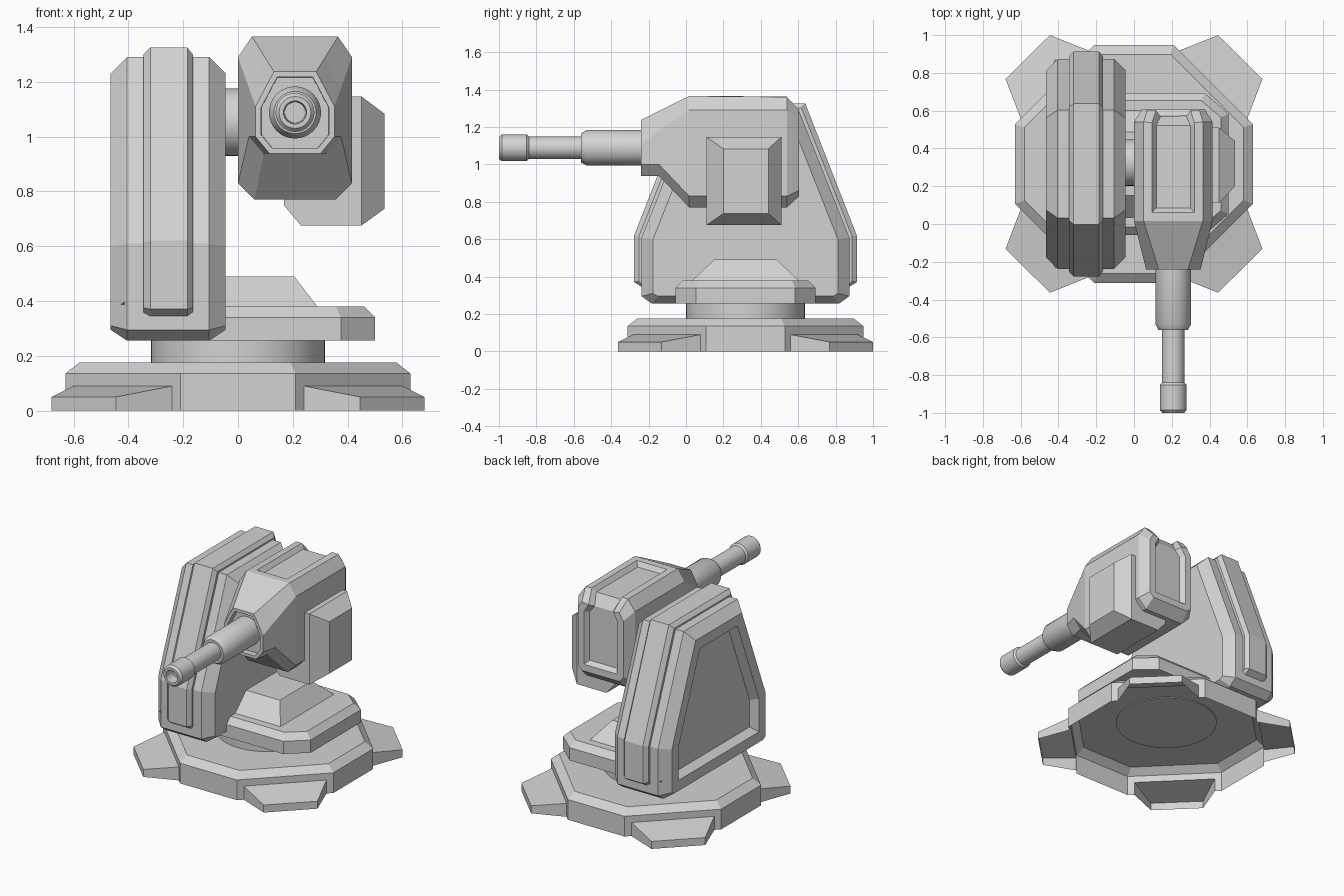
import bpy, bmesh, math
from mathutils import Vector

cube = bpy.data.objects.get("Cube")
if cube:
    bpy.data.objects.remove(cube, do_unlink=True)

grey = bpy.data.materials.new("plain grey")
grey.use_nodes = True
grey.diffuse_color = (0.65, 0.65, 0.65, 1)
grey.node_tree.nodes["Principled BSDF"].inputs["Base Color"].default_value = (0.65, 0.65, 0.65, 1)

CY = 0.318  # y of the turning axis


def loft(name, rings, smooth=False, edit=None):
    """Skin a list of equal-length rings, cap both ends, then apply an optional edit."""
    bm = bmesh.new()
    vs = [[bm.verts.new(p) for p in r] for r in rings]
    n = len(rings[0])
    for a, b in zip(vs, vs[1:]):
        for i in range(n):
            j = (i + 1) % n
            bm.faces.new((a[i], a[j], b[j], b[i]))
    bm.faces.new(vs[0])
    bm.faces.new(vs[-1])
    bmesh.ops.recalc_face_normals(bm, faces=bm.faces)
    bm.normal_update()
    if edit:
        edit(bm)
    me = bpy.data.meshes.new(name)
    bm.to_mesh(me)
    bm.free()
    me.materials.append(grey)
    ob = bpy.data.objects.new(name, me)
    bpy.context.collection.objects.link(ob)
    if smooth:
        bpy.ops.object.select_all(action='DESELECT')
        ob.select_set(True)
        bpy.context.view_layer.objects.active = ob
        bpy.ops.object.shade_smooth_by_angle(angle=math.radians(30))
    return ob


def lathe(name, centre, axis, profile, n=32):
    """Turn (position, radius) pairs round an axis through centre."""
    rings = []
    for t, r in profile:
        ring = []
        for i in range(n):
            a = 2 * math.pi * i / n
            c, s = r * math.cos(a), r * math.sin(a)
            off = {'x': (t, c, s), 'y': (c, t, s), 'z': (c, s, t)}[axis]
            ring.append(Vector(centre) + Vector(off))
        rings.append(ring)
    return loft(name, rings, smooth=True)


def recess(bm, faces, margin, bevel, depth):
    """Sink a panel into a group of faces."""
    bmesh.ops.inset_region(bm, faces=faces, thickness=margin, use_even_offset=True)
    bmesh.ops.inset_region(bm, faces=faces, thickness=bevel, depth=-depth, use_even_offset=True)


# Base: hollow octagonal shell, open below and where the feet join
def base_ring(z, s=1.0):
    quarter = [(0.63, 0.21), (0.60, 0.24), (0.24, 0.60), (0.21, 0.63)]
    pts = []
    for k in range(4):
        c, sn = [(1, 0), (0, 1), (-1, 0), (0, -1)][k]
        pts += [(s * (x * c - y * sn), CY + s * (x * sn + y * c), z) for x, y in quarter]
    return pts


def open_base(bm):
    def gone(f):
        c = f.calc_center_median()
        return f.normal.z < -0.9 or (c.z < 0.08 and abs(abs(c.x) - 0.42) < 0.03
                                     and abs(abs(c.y - CY) - 0.42) < 0.03)
    bmesh.ops.delete(bm, geom=[f for f in bm.faces if gone(f)], context='FACES')


loft("base", [base_ring(0), base_ring(0.09), base_ring(0.135), base_ring(0.175, 0.92)], edit=open_base)


# Four splayed feet, hollow below
def open_foot(bm):
    inner = lambda f: all(abs(abs(v.co.x) + abs(v.co.y - CY) - 0.84) < 0.01 for v in f.verts)
    bmesh.ops.delete(bm, geom=[f for f in bm.faces if f.normal.z < -0.9 or inner(f)], context='FACES')


for sx, side in ((1, "left"), (-1, "right")):
    for sy, end in ((1, "back"), (-1, "front")):
        def bar(p, q, h):
            return [(sx * x, CY + sy * y, z) for x, y, z in
                    ((*p, 0), (*q, 0), (*q, h), (*p, h))]
        loft(f"{end}_{side}_foot", [bar((0.24, 0.60), (0.60, 0.24), 0.09),
                                    bar((0.445, 0.682), (0.68, 0.45), 0.05)], edit=open_foot)

# Turning neck
lathe("neck", (0, CY, 0), 'z', [(0.17, 0.318), (0.26, 0.318)], 48)


# Turntable plate with chamfered rim, and the hump on it
def plate_ring(z, x, d, cx, cd):
    return [(-0.25, CY - d, z), (cx, CY - d, z), (x, CY - cd, z),
            (x, CY + cd, z), (cx, CY + d, z), (-0.25, CY + d, z)]


loft("turntable", [plate_ring(0.255, 0.5, 0.375, 0.375, 0.265),
                   plate_ring(0.34, 0.5, 0.375, 0.375, 0.265),
                   plate_ring(0.38, 0.46, 0.335, 0.357, 0.247)])


def rect(z, x, d):
    return [(-0.1, CY - d, z), (x, CY - d, z), (x, CY + d, z), (-0.1, CY + d, z)]


loft("turntable_hump", [rect(0.375, 0.293, 0.288), rect(0.49, 0.205, 0.168)])


# Support arm: symmetric side profiles skinned across x
def side(x, half):
    return [(x, CY - d, z) for d, z in half] + [(x, CY + d, z) for d, z in reversed(half)]


def arm_panel(bm):
    recess(bm, [f for f in bm.faces if f.normal.x < -0.99], 0.07, 0.03, 0.05)


outer = [(0.50, 0.255), (0.555, 0.295), (0.555, 0.61), (0.285, 1.29)]
inner = [(0.47, 0.295), (0.495, 0.31), (0.495, 0.598), (0.244, 1.23)]
loft("support_arm", [side(-0.465, inner), side(-0.405, outer),
                     side(-0.105, outer), side(-0.045, inner)], edit=arm_panel)

band = [(0.555, 0.345), (0.595, 0.37), (0.595, 0.62), (0.32, 1.325)]
band_edge = [(0.55, 0.355), (0.57, 0.375), (0.57, 0.615), (0.30, 1.30)]
loft("arm_band", [side(-0.345, band_edge), side(-0.32, band),
                  side(-0.185, band), side(-0.165, band_edge)])

# Axle between arm and gun housing
lathe("axle", (0, 0.325, 1.052), 'x', [(-0.06, 0.123), (0.03, 0.123)])


# Gun housing: octagonal sections along y
HX = 0.208


def section(y, w, tw, bw, zb, zlo, zhi, zt):
    return [(HX - bw, y, zb), (HX + bw, y, zb), (HX + w, y, zlo), (HX + w, y, zhi),
            (HX + tw, y, zt), (HX - tw, y, zt), (HX - w, y, zhi), (HX - w, y, zlo)]


def housing_panels(bm):
    front = [f for f in bm.faces if f.normal.y < -0.99]
    channel = [f for f in bm.faces if f.normal.z > 0.95 or f.normal.y > 0.99
               or (abs(f.normal.x) < 0.1 and f.normal.y > 0.4 and f.normal.z > 0.4)]
    recess(bm, front, 0.02, 0.001, 0.04)
    recess(bm, channel, 0.045, 0.022, 0.03)


loft("gun_housing", [section(-0.24, 0.144, 0.077, 0.093, 0.938, 1.0, 1.11, 1.237),
                     section(-0.145, 0.168, 0.107, 0.115, 0.938, 1.0, 1.177, 1.285),
                     section(0.017, 0.208, 0.157, 0.148, 0.77, 0.83, 1.29, 1.365),
                     section(0.54, 0.208, 0.157, 0.148, 0.77, 0.83, 1.29, 1.36),
                     section(0.605, 0.168, 0.138, 0.138, 0.83, 0.86, 1.24, 1.29)],
     edit=housing_panels)


# Side box under and beside the housing
def box_ring(x, y0, y1, z0, z1):
    return [(x, y0, z0), (x, y1, z0), (x, y1, z1), (x, y0, z1)]


loft("side_box", [box_ring(0.167, 0.11, 0.51, 0.75, 1.08), box_ring(0.23, 0.11, 0.51, 0.675, 1.147),
                  box_ring(0.45, 0.11, 0.51, 0.675, 1.147), box_ring(0.535, 0.2, 0.44, 0.737, 1.083)])

# Stepped barrel with a hollow muzzle
lathe("barrel", (HX, 0, 1.088), 'y',
      [(-0.18, 0.095), (-0.53, 0.095), (-0.562, 0.077), (-0.562, 0.06), (-0.84, 0.06),
       (-0.852, 0.071), (-0.985, 0.071), (-1.0, 0.058), (-1.0, 0.042), (-0.93, 0.038)])
